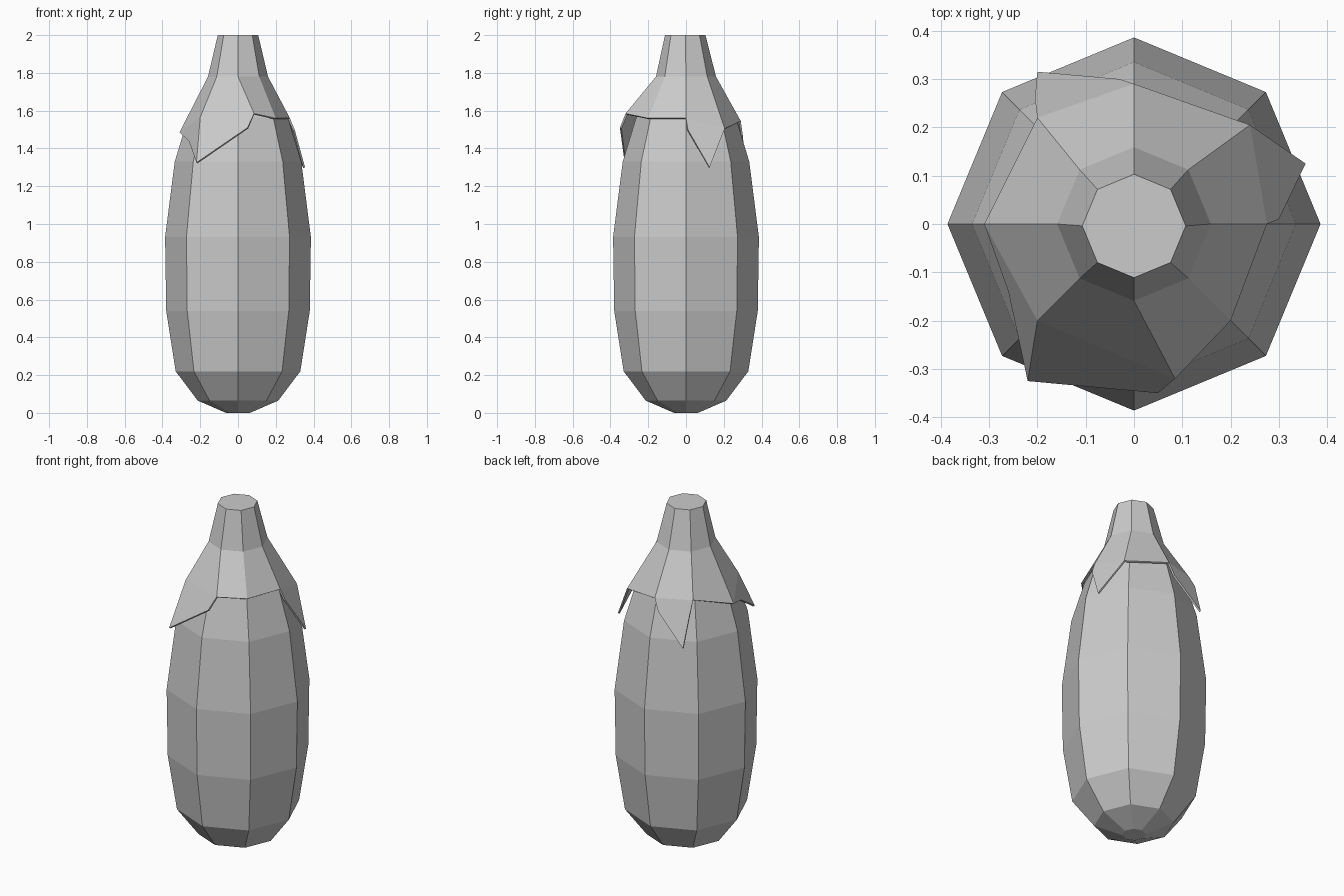
import bpy, bmesh
from math import sin, cos, tau

SIDES = 8

if "Cube" in bpy.data.objects:
    bpy.data.objects.remove(bpy.data.objects["Cube"])

grey = bpy.data.materials.new("plain grey")
grey.use_nodes = True
grey.diffuse_color = (0.6, 0.6, 0.6, 1)
grey.node_tree.nodes["Principled BSDF"].inputs["Base Color"].default_value = (0.6, 0.6, 0.6, 1)


def ring(bm, radius, z, y=0.0):
    return [bm.verts.new((radius * cos(tau * i / SIDES), y + radius * sin(tau * i / SIDES), z))
            for i in range(SIDES)]


def bridge(bm, low, high):
    for i in range(SIDES):
        j = (i + 1) % SIDES
        bm.faces.new((low[i], low[j], high[j], high[i]))


def finish(bm, name):
    mesh = bpy.data.meshes.new(name)
    bm.normal_update()
    bm.to_mesh(mesh)
    bm.free()
    mesh.materials.append(grey)
    obj = bpy.data.objects.new(name, mesh)
    bpy.context.collection.objects.link(obj)
    return obj


# Fruit body: eight-sided lathe, closed at both ends
profile = [(0.063, 0), (0.213, 0.065), (0.33, 0.22), (0.38, 0.54), (0.386, 0.93),
           (0.335, 1.33), (0.265, 1.56), (0.15, 1.7)]
bm = bmesh.new()
rings = [ring(bm, r, z) for r, z in profile]
for low, high in zip(rings, rings[1:]):
    bridge(bm, low, high)
bm.faces.new(rings[0][::-1])
bm.faces.new(rings[-1])
finish(bm, "fruit_body")

# Stem and leafy cap: one thin shell with an uneven rim
rim_points = [(0.275, 0, 1.56), (0.24, 0.205, 1.505), (0, 0.29, 1.545), (-0.2, 0.22, 1.56),
              (-0.31, 0, 1.485), (-0.2, -0.2, 1.565), (0.085, -0.32, 1.585), (0.2, -0.2, 1.56)]
bm = bmesh.new()
rim = [bm.verts.new(p) for p in rim_points]
neck = ring(bm, 0.159, 1.78)
top = ring(bm, 0.107, 2.0, -0.004)
bridge(bm, rim, neck)
bridge(bm, neck, top)
bm.faces.new(top)

# Pointed leaf tips hanging from the rim
left_tip = bm.verts.new((0.355, 0.125, 1.3))
back_tip = bm.verts.new((-0.2, 0.315, 1.31))
front_tip = bm.verts.new((-0.22, -0.325, 1.325))
flaps = [(0, [(0.3, 0.01, 1.5)], left_tip, []),
         (2, [(-0.03, 0.3, 1.475)], back_tip, [(-0.205, 0.26, 1.49)]),
         (4, [(-0.26, -0.14, 1.44)], front_tip, []),
         (5, [], front_tip, [(0.05, -0.35, 1.51)])]
for start, before, tip, after in flaps:
    edge = [bm.verts.new(p) for p in before] + [tip] + [bm.verts.new(p) for p in after]
    bm.faces.new([rim[start]] + edge + [rim[start + 1]])
cap = finish(bm, "stem_and_leaf_cap")
shell = cap.modifiers.new("leaf thickness", 'SOLIDIFY')
shell.thickness = 0.01
shell.offset = -1
